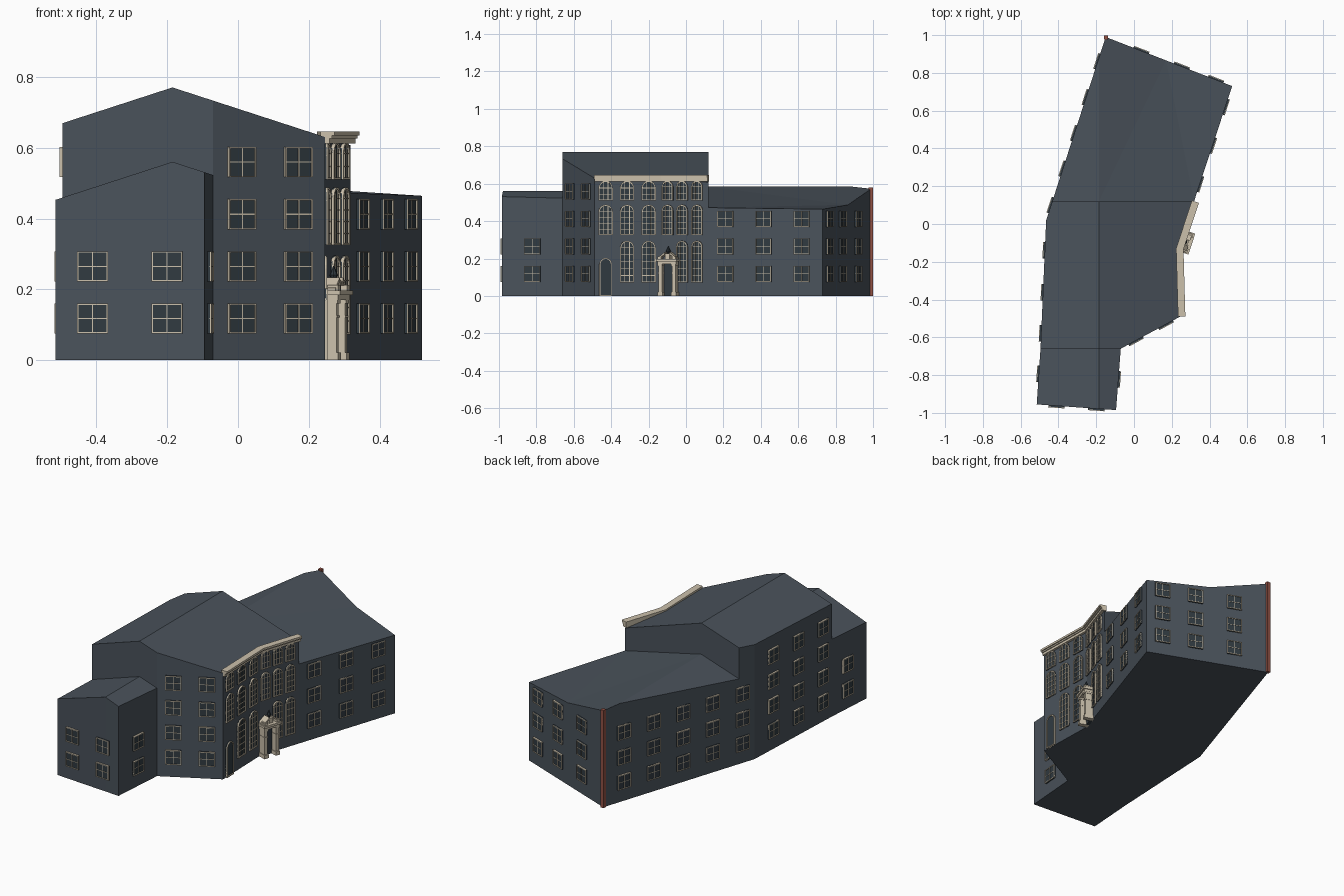
import bpy, bmesh, math
from mathutils import Matrix, Vector

if "Cube" in bpy.data.objects:
    bpy.data.objects.remove(bpy.data.objects["Cube"])


def material(name, rgb):
    m = bpy.data.materials.new(name)
    m.diffuse_color = (*rgb, 1)
    m.use_nodes = True
    m.node_tree.nodes["Principled BSDF"].inputs["Base Color"].default_value = m.diffuse_color
    return m


BRICK = material("brick", (0.29, 0.085, 0.06))
SLATE = material("slate", (0.068, 0.085, 0.105))
CREAM = material("cream_stone", (0.60, 0.53, 0.41))
GLASS = material("dark_glass", (0.03, 0.042, 0.052))


def finish(bm, name, *mats):
    bmesh.ops.recalc_face_normals(bm, faces=bm.faces)
    me = bpy.data.meshes.new(name)
    bm.to_mesh(me)
    bm.free()
    for m in mats:
        me.materials.append(m)
    ob = bpy.data.objects.new(name, me)
    bpy.context.collection.objects.link(ob)
    return ob


def wing(name, roof_faces):
    """Roof polygons, with walls dropped from their outer edges to the ground."""
    bm, seen = bmesh.new(), {}
    for f in roof_faces:
        face = bm.faces.new([seen.setdefault(p, None) or seen.update({p: bm.verts.new(p)}) or seen[p] for p in f])
        face.material_index = 1
    rim = [e for e in bm.edges if e.is_boundary]
    out = bmesh.ops.extrude_edge_only(bm, edges=rim)["geom"]
    for g in out:
        if isinstance(g, bmesh.types.BMVert):
            g.co.z = 0
    bmesh.ops.contextual_create(bm, geom=[g for g in out if isinstance(g, bmesh.types.BMEdge)])
    return finish(bm, name, BRICK, SLATE)


def pitched(points, top, slope=0.325, ridge=-0.185):
    return [(x, y, round(top - slope * abs(x - ridge), 4)) for x, y in points]


# Wings of the building
wing("front_wing", [
    pitched([(-.515, -.955), (-.185, -.979), (-.185, -.66), (-.495, -.66)], .56),
    pitched([(-.185, -.979), (-.095, -.985), (-.07, -.66), (-.185, -.66)], .56)])
wing("central_block", [
    pitched([(-.495, -.66), (-.185, -.66), (-.185, .12), (-.4325, .12), (-.465, .02)], .77),
    pitched([(-.185, -.66), (-.07, -.66), (.245, -.49), (.235, -.13), (.318, .12), (-.185, .12)], .77)])
r1, r2, corner = (-.185, .12, .585), (-.185, .882, .585), (-.15, .99, .573)
e1, e2, mid = (.318, .12, .472), (.52, .73, .464), (.17, .866, .487)
wing("rear_wing", [
    [(-.4325, .12, .505), r1, r2], [r1, e1, mid], [e1, e2, mid], [r1, mid, corner, r2]])


def frame(a, b, t):
    """Local axes on a wall: x along it, y up, z outward."""
    a, b = Vector((*a, 0)), Vector((*b, 0))
    d, up = (b - a).normalized(), Vector((0, 0, 1))
    m = Matrix((d, up, d.cross(up))).transposed().to_4x4()
    m.translation = a.lerp(b, t)
    return m


def plate(bm, M, outline, z0, z1):
    lo = [bm.verts.new(M @ Vector((x, y, z0))) for x, y in outline]
    hi = [bm.verts.new(M @ Vector((x, y, z1))) for x, y in outline]
    bm.faces.new(hi)
    bm.faces.new(lo[::-1])
    for i in range(len(lo)):
        bm.faces.new((lo[i - 1], lo[i], hi[i], hi[i - 1]))


def box(bm, M, x0, x1, y0, y1, z0, z1):
    plate(bm, M, [(x0, y0), (x1, y0), (x1, y1), (x0, y1)], z0, z1)


def ring(bm, M, outer, inner, z0, z1):
    loops = [[bm.verts.new(M @ Vector((x, y, z))) for x, y in o]
             for o, z in ((outer, z0), (outer, z1), (inner, z1), (inner, z0))]
    for k in range(4):
        p, q = loops[k - 1], loops[k]
        for i in range(len(outer)):
            bm.faces.new((p[i - 1], p[i], q[i], q[i - 1]))


def rect(w, h, y):
    return [(-w / 2, y - h / 2), (w / 2, y - h / 2), (w / 2, y + h / 2), (-w / 2, y + h / 2)]


def arch(w, y0, y1, n=10):
    r = w / 2
    return [(-r, y0), (r, y0)] + [(r * math.cos(math.pi * i / n), y1 - r + r * math.sin(math.pi * i / n))
                                  for i in range(n + 1)]


glass, trim = bmesh.new(), bmesh.new()


def square_window(M, y, w=.087, h=.085):
    plate(glass, M, rect(w, h, y), -.005, .007)
    ring(trim, M, rect(w, h, y), rect(w - .008, h - .008, y), -.005, .011)
    box(trim, M, -.0015, .0015, y - h / 2, y + h / 2, .006, .009)
    box(trim, M, -w / 2, w / 2, y - .0015, y + .0015, .006, .009)


def arched_window(M, w, y0, y1, rows):
    plate(glass, M, arch(w, y0, y1), -.005, .005)
    ring(trim, M, arch(w, y0, y1), arch(w - .012, y0 + .006, y1 - .006), -.005, .010)
    r = w / 2
    for x in (-w / 6, w / 6) if rows else ():
        top = y1 - r + math.sqrt(r * r - x * x)
        box(trim, M, x - .0015, x + .0015, y0, top - .003, .004, .008)
    for i in range(1, rows + 1):
        y = y0 + (y1 - r - y0) * i / rows
        box(trim, M, -r, r, y - .0015, y + .0015, .004, .008)


# Square windows: wall start, wall end, storeys, positions along the wall
for a, b, storeys, spots in [
        ((-.515, -.955), (-.095, -.985), 2, (.25, .75)),
        ((-.095, -.985), (-.07, -.66), 2, (.5,)),
        ((-.07, -.66), (.245, -.49), 4, (.25, .755)),
        ((.318, .12), (.52, .73), 3, (.15, .485, .82)),
        ((.52, .73), (-.15, .99), 3, (.13, .4, .72)),
        ((-.15, .99), (-.465, .02), 3, (.134, .33, .525, .72, .918)),
        ((-.465, .02), (-.495, -.66), 4, (.235, .56, .88)),
        ((-.495, -.66), (-.515, -.955), 2, (.45,))]:
    for t in spots:
        for k in range(storeys):
            square_window(frame(a, b, t), .118 + .147 * k)

# Arched windows and arched door on the bent entrance facade
F0, F1, F2 = (.245, -.49), (.235, -.13), (.318, .12)
for a, b, w, spots in ((F0, F1, .076, (.167, .486, .806)), (F1, F2, .062, (.13, .44, .76))):
    for i, t in enumerate(spots):
        M = frame(a, b, t)
        arched_window(M, w, .51, .615, 2)
        arched_window(M, w, .325, .488, 4)
        if (a, i) == (F0, 0):
            arched_window(M, .068, 0, .203, 0)
        elif (a, i) != (F1, 0):
            arched_window(M, w, .072, .295, 5)
finish(glass, "window_glass", GLASS)
finish(trim, "window_frames", CREAM)

# Stepped cornice following the facade
bm = bmesh.new()
for z0, z1, out in ((.612, .626, .014), (.626, .634, .02), (.634, .646, .027)):
    normals = [(1, -.03), (1, -.14), (.95, -.31)]
    path = list(zip((F0, F1, F2), normals))
    outer = [(p[0] + n[0] * out, p[1] + n[1] * out) for p, n in path]
    inner = [(p[0] - n[0] * .012, p[1] - n[1] * .012) for p, n in path]
    plate(bm, Matrix(), outer + inner[::-1], z0, z1)
finish(bm, "cornice", CREAM)

# Stone portal: pilasters, entablature, broken pediment and finial
P = frame(F1, F2, .17)
bm = bmesh.new()
for s in (-1, 1):
    for x, y0, y1, z in ((.010, .02, .168, .046), (.014, 0, .022, .052),
                         (.013, .16, .172, .051), (.012, .12, .126, .049)):
        box(bm, P, s * .038 - x, s * .038 + x, y0, y1, -.005, z)
    box(bm, P, s * .040 - .010, s * .040 + .010, .196, .212, .02, .052)
    plate(bm, P, [(s * .052, .196), (s * .052, .204), (s * .014, .234), (s * .014, .222)], 0, .045)
box(bm, P, -.052, .052, .170, .184, -.005, .052)
box(bm, P, -.058, .058, .184, .197, -.005, .060)
box(bm, P, -.012, .012, .197, .226, 0, .04)
finish(bm, "entrance_portal", CREAM)

bm = bmesh.new()
box(bm, P, -.03, .03, 0, .172, -.005, .012)
finish(bm, "entrance_door", GLASS)

bm = bmesh.new()
for y, r0, r1, h in ((.233, .006, .012, .014), (.246, .012, .007, .012), (.259, .007, .001, .014)):
    bmesh.ops.create_cone(bm, cap_ends=True, segments=8, radius1=r0, radius2=r1, depth=h,
                          matrix=Matrix.Translation(P @ Vector((0, y, .022))))
finish(bm, "portal_finial", GLASS)

# Slim brick pier at the rear corner
bm = bmesh.new()
box(bm, Matrix.Translation((-.148, .988, 0)), -.011, .011, -.011, .011, 0, .58)
finish(bm, "corner_pier", BRICK)
